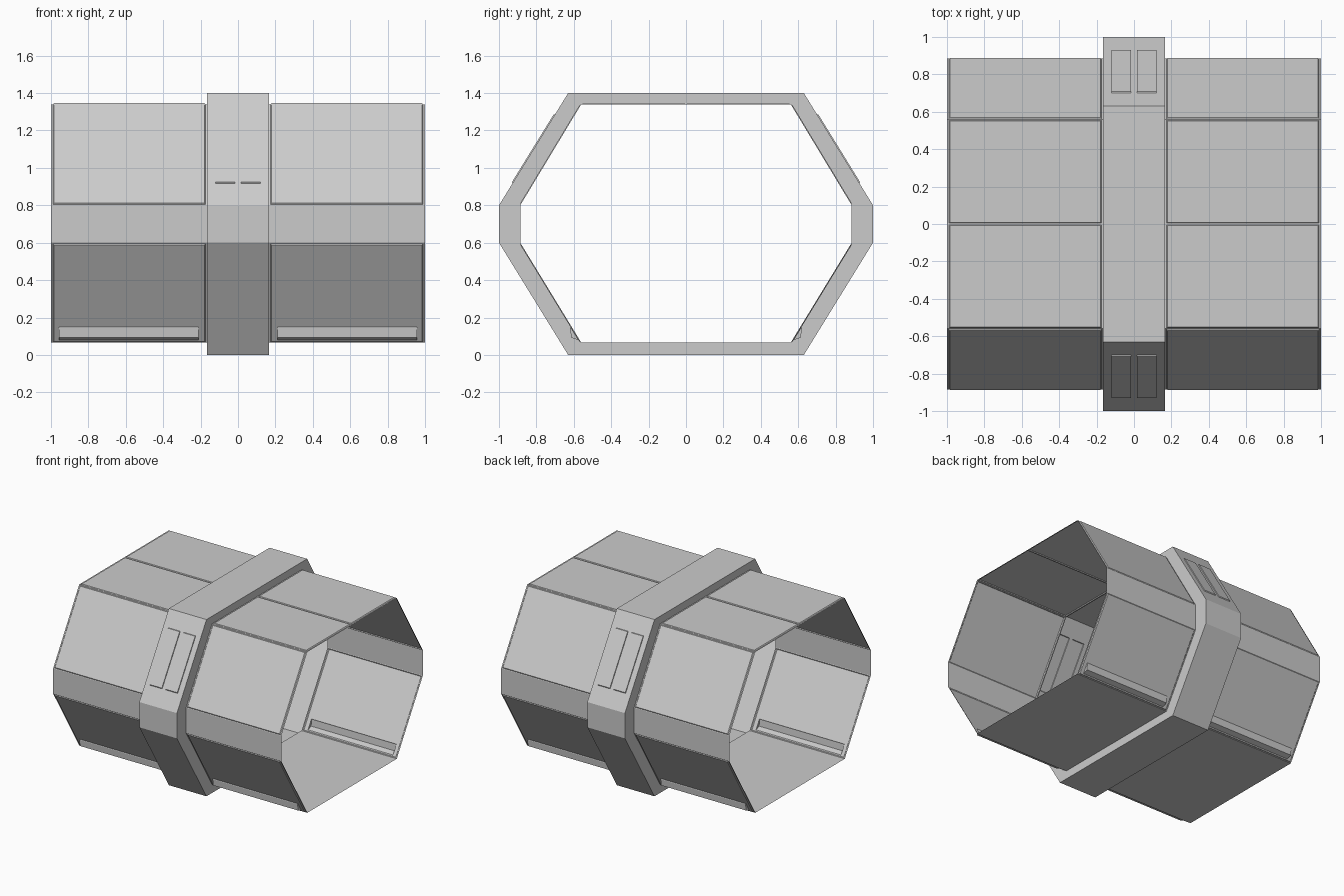
import bpy, bmesh
from mathutils import Vector

if "Cube" in bpy.data.objects:
    bpy.data.objects.remove(bpy.data.objects["Cube"])

TUBE = [(0, 1.34), (0.56, 1.34), (0.886, 0.8), (0.886, 0.6), (0.56, 0.066), (0, 0.066)]
BAND = [(0, 1.4), (0.63, 1.4), (1, 0.8), (1, 0.6), (0.63, 0), (0, 0)]
HALF_BAND = 0.165


def strip_quad(profile, i, x0, x1):
    """One flat facet between two profile points, as four corners."""
    (ya, za), (yb, zb) = profile[i], profile[i + 1]
    return [Vector(c) for c in ((x0, ya, za), (x1, ya, za), (x1, yb, zb), (x0, yb, zb))]


def add_face(bm, pts):
    bm.faces.new([bm.verts.new(p) for p in pts])


def ring(bm, outer, inner):
    for k in range(4):
        n = (k + 1) % 4
        add_face(bm, [outer[k], outer[n], inner[n], inner[k]])


def sub_quad(q, u0, u1, v0, v1, lift=0):
    """Rectangle inside a facet, lifted outward from the tube axis."""
    n = (q[1] - q[0]).cross(q[3] - q[0]).normalized()
    if n.dot((q[0] + q[2]) / 2 - Vector((q[0].x, 0, 0.7))) < 0:
        n = -n
    at = lambda u, v: q[0].lerp(q[1], u).lerp(q[3].lerp(q[2], u), v) + n * lift
    return [at(u0, v0), at(u1, v0), at(u1, v1), at(u0, v1)]


def raised_panel(bm, q, rect, slope, lift):
    """Facet with a raised panel; returns the panel top."""
    u0, u1, v0, v1 = rect
    base = sub_quad(q, *rect)
    top = sub_quad(q, u0 + slope, u1 - slope, v0 + slope, v1 - slope, lift)
    ring(bm, q, base)
    ring(bm, base, top)
    return top


def finish(bm, name):
    """Weld, orient outward and mirror the quarter to all four sides."""
    bmesh.ops.remove_doubles(bm, verts=bm.verts, dist=0.0002)
    bmesh.ops.recalc_face_normals(bm, faces=bm.faces)
    axis = Vector((0, 0, 0.7))
    total = 0
    for f in bm.faces:
        d = f.calc_center_median() - axis
        total += f.calc_area() * f.normal.dot(Vector((0, d.y, d.z)))
    if total < 0:
        bmesh.ops.reverse_faces(bm, faces=bm.faces)
    me = bpy.data.meshes.new(name)
    bm.to_mesh(me)
    bm.free()
    ob = bpy.data.objects.new(name, me)
    bpy.context.collection.objects.link(ob)
    mod = ob.modifiers.new("mirror", 'MIRROR')
    mod.use_axis = (True, True, False)
    mod.merge_threshold = 0.0002


# thin outer tube with raised panels on the top and slopes
bm = bmesh.new()
for i in range(5):
    q = strip_quad(TUBE, i, HALF_BAND, 1)
    if i in (0, 1, 3):
        top = raised_panel(bm, q, (0.01, 0.988, 0.008, 0.992), 0.007, 0.006)
        if i == 3:
            # long rail pushed out near the foot of the lower slope
            base = sub_quad(top, 0.04, 0.965, 0.85, 0.985)
            xa, xb = base[0].x, base[1].x
            rail = [Vector(c) for c in ((xa, 0.619, 0.143), (xb, 0.619, 0.143),
                                        (xb, 0.614, 0.093), (xa, 0.614, 0.093))]
            ring(bm, top, base)
            ring(bm, base, rail)
            add_face(bm, rail)
        else:
            add_face(bm, top)
    else:
        add_face(bm, q)
finish(bm, "panelled_tube")

# raised central band with side walls and plates on the upper slopes
bm = bmesh.new()
for i in range(5):
    q = strip_quad(BAND, i, 0, HALF_BAND)
    if i == 1:
        add_face(bm, raised_panel(bm, q, (0.09, 0.73, 0.19, 0.805), 0.006, 0.006))
    else:
        add_face(bm, q)
    a, b = strip_quad(BAND, i, HALF_BAND, 1), strip_quad(TUBE, i, HALF_BAND, 1)
    add_face(bm, [a[0], a[3], b[3], b[0]])
finish(bm, "centre_band")
